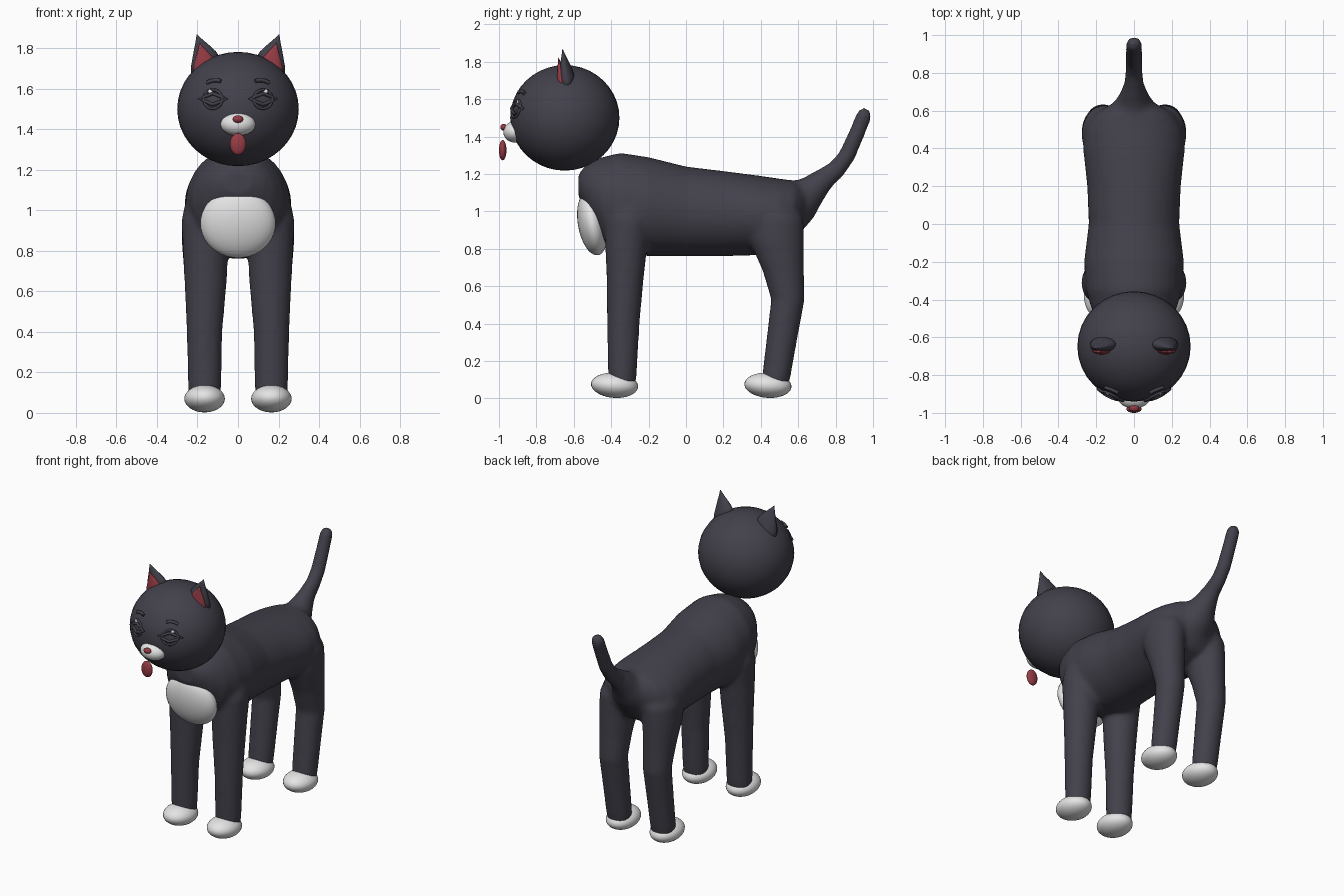
import bpy, bmesh, math
from mathutils import Vector, Matrix

if "Cube" in bpy.data.objects:
    bpy.data.objects.remove(bpy.data.objects["Cube"])


def material(name, rgb):
    m = bpy.data.materials.new(name)
    m.diffuse_color = (*rgb, 1)
    m.use_nodes = True
    m.node_tree.nodes["Principled BSDF"].inputs["Base Color"].default_value = m.diffuse_color
    return m


FUR = material("charcoal fur", (0.055, 0.053, 0.071))
WHITE = material("white fur", (0.78, 0.78, 0.78))
RED = material("soft red", (0.31, 0.045, 0.06))

HEAD_C = Vector((0, -0.648, 1.5))
HEAD_R = Vector((0.3, 0.292, 0.282))


def add_object(name, bm, mat):
    mesh = bpy.data.meshes.new(name)
    bmesh.ops.recalc_face_normals(bm, faces=bm.faces)
    for f in bm.faces:
        f.smooth = True
    bm.to_mesh(mesh)
    bm.free()
    mesh.materials.append(mat)
    ob = bpy.data.objects.new(name, mesh)
    bpy.context.collection.objects.link(ob)
    return ob


def ellipsoid(name, centre, radii, mat, tilt=0, roll=0):
    bm = bmesh.new()
    bmesh.ops.create_uvsphere(bm, u_segments=32, v_segments=20, radius=1)
    m = (Matrix.Translation(centre) @ Matrix.Rotation(tilt, 4, 'X')
         @ Matrix.Rotation(roll, 4, 'Y') @ Matrix.Diagonal((*radii, 1)))
    bmesh.ops.transform(bm, matrix=m, verts=bm.verts)
    return add_object(name, bm, mat)


def loft(bm, rings, tangent=None, n=24):
    """Rings are (x, y, z, side radius, other radius), capped at both ends."""
    pts = [Vector(r[:3]) for r in rings]
    loops = []
    for i, r in enumerate(rings):
        t = tangent or pts[min(i + 1, len(pts) - 1)] - pts[max(i - 1, 0)]
        t = Vector((0, t[1], t[2])).normalized()
        u, v = Vector((1, 0, 0)), Vector((1, 0, 0)).cross(t)
        loops.append([bm.verts.new(pts[i] + u * r[3] * math.cos(a) + v * r[4] * math.sin(a))
                      for a in (2 * math.pi * k / n for k in range(n))])
    for a, b in zip(loops, loops[1:]):
        for k in range(n):
            bm.faces.new((a[k], a[(k + 1) % n], b[(k + 1) % n], b[k]))
    bm.faces.new(loops[0][::-1])
    bm.faces.new(loops[-1])


# Body: torso, legs and tail fused into one smooth skin
bm = bmesh.new()
torso = [(-0.575, 1.14, 0.07, 0.06), (-0.55, 1.13, 0.13, 0.10), (-0.51, 1.10, 0.18, 0.165),
         (-0.45, 1.06, 0.225, 0.23), (-0.35, 1.045, 0.255, 0.268), (-0.2, 1.025, 0.265, 0.265),
         (0, 1.0, 0.24, 0.24), (0.2, 0.988, 0.248, 0.228), (0.4, 0.978, 0.27, 0.212),
         (0.5, 0.985, 0.26, 0.19), (0.58, 1.0, 0.215, 0.165), (0.625, 1.02, 0.14, 0.12),
         (0.655, 1.04, 0.07, 0.07)]
loft(bm, [(0, *r) for r in torso], tangent=(0, 1, 0), n=32)
front_leg = [(0.165, -0.342, 0.06, 0.078, 0.072), (0.165, -0.34, 0.15, 0.083, 0.078),
             (0.165, -0.335, 0.4, 0.088, 0.087), (0.16, -0.325, 0.65, 0.105, 0.1),
             (0.16, -0.32, 0.8, 0.112, 0.112), (0.16, -0.31, 0.95, 0.12, 0.125),
             (0.15, -0.3, 1.08, 0.1, 0.1)]
hind_leg = [(0.165, 0.475, 0.06, 0.075, 0.072), (0.165, 0.485, 0.13, 0.082, 0.077),
            (0.165, 0.51, 0.3, 0.085, 0.082), (0.165, 0.545, 0.53, 0.09, 0.09),
            (0.165, 0.52, 0.68, 0.1, 0.11), (0.163, 0.485, 0.84, 0.115, 0.145),
            (0.155, 0.47, 0.96, 0.122, 0.16), (0.14, 0.46, 1.06, 0.1, 0.11)]
for leg in (front_leg, hind_leg):
    for s in (1, -1):
        loft(bm, [(s * r[0], *r[1:]) for r in leg], tangent=(0, 0, 1))
tail = [(0, 0.55, 1.02, 0.16, 0.14), (0, 0.61, 1.06, 0.12, 0.12), (0, 0.67, 1.11, 0.08, 0.085),
        (0, 0.74, 1.175, 0.052, 0.06), (0, 0.81, 1.23, 0.045, 0.05), (0, 0.862, 1.3, 0.044, 0.046),
        (0, 0.91, 1.41, 0.043, 0.043), (0, 0.953, 1.515, 0.042, 0.042),
        (0, 0.962, 1.54, 0.03, 0.03), (0, 0.966, 1.552, 0.012, 0.012)]
loft(bm, tail)
body = add_object("body", bm, FUR)
remesh = body.modifiers.new("fuse", 'REMESH')
remesh.mode = 'VOXEL'
remesh.voxel_size = 0.014
remesh.use_smooth_shade = True
smooth = body.modifiers.new("relax", 'SMOOTH')
smooth.factor = 0.5
smooth.iterations = 10

# Paws
for s, side in ((1, "left"), (-1, "right")):
    ellipsoid("front_paw_" + side, (s * 0.165, -0.382, 0.07), (0.1, 0.126, 0.067), WHITE, math.radians(-4))
    ellipsoid("hind_paw_" + side, (s * 0.165, 0.438, 0.07), (0.1, 0.126, 0.067), WHITE, math.radians(-4))

# Chest bib
ellipsoid("chest_bib", (0, -0.5, 0.935), (0.186, 0.078, 0.172), WHITE, math.radians(10))

# Head, muzzle, nose, tongue
ellipsoid("head", HEAD_C, HEAD_R, FUR)
ellipsoid("muzzle", (0, -0.915, 1.425), (0.086, 0.062, 0.057), WHITE)
ellipsoid("nose", (0, -0.975, 1.45), (0.026, 0.018, 0.018), RED)
ellipsoid("tongue", (0, -0.98, 1.327), (0.04, 0.02, 0.054), RED)


# Ears: cones with a slanted oval base
def ear(name, s, base, tip, slant, depth, mat, n=24):
    bm = bmesh.new()
    base, tip, u = Vector(base), Vector(tip), Vector(slant)
    loops = []
    for t, w in ((-0.18, 0.7), (0, 1), (0.2, 0.88), (0.5, 0.56), (0.8, 0.22), (1, 0.02)):
        c = base.lerp(tip, t)
        ring = []
        for k in range(n):
            a = 2 * math.pi * k / n
            p = c + w * (u * math.cos(a) + Vector((0, depth, 0)) * math.sin(a))
            ring.append(bm.verts.new((s * p.x, p.y, p.z)))
        loops.append(ring)
    for a, b in zip(loops, loops[1:]):
        for k in range(n):
            bm.faces.new((a[k], a[(k + 1) % n], b[(k + 1) % n], b[k]))
    bm.faces.new(loops[0])
    bm.faces.new(loops[-1])
    return add_object(name, bm, mat)


def on_head(x, z, lift):
    k = 1 - (x / HEAD_R.x) ** 2 - ((z - HEAD_C.z) / HEAD_R.z) ** 2
    p = Vector((x, HEAD_C.y - HEAD_R.y * math.sqrt(max(k, 0)), z))
    return p + (p - HEAD_C).normalized() * lift


# Thin raised line lying on the face
def face_line(name, pts, width, cyclic):
    cu = bpy.data.curves.new(name, 'CURVE')
    cu.dimensions = '3D'
    cu.bevel_depth = width
    cu.bevel_resolution = 2
    cu.use_fill_caps = True
    sp = cu.splines.new('POLY')
    sp.points.add(len(pts) - 1)
    for p, (x, z) in zip(sp.points, pts):
        p.co = (*on_head(x, z, 0.004), 1)
    sp.use_cyclic_u = cyclic
    cu.materials.append(FUR)
    ob = bpy.data.objects.new(name, cu)
    bpy.context.collection.objects.link(ob)


for s, side in ((1, "left"), (-1, "right")):
    ear("ear_" + side, s, (0.163, -0.637, 1.715), (0.203, -0.66, 1.868), (0.07, 0, -0.045), 0.042, FUR)
    ear("inner_ear_" + side, s, (0.168, -0.664, 1.705), (0.19, -0.682, 1.825), (0.055, 0, -0.03), 0.026, RED)

    # Eyes: lens-shaped lids, round rim, glint and brow
    cx, cz = s * 0.122, 1.548
    diamond = [(-0.065, 0.002), (-0.03, 0.016), (0, 0.028), (0.03, 0.016),
               (0.065, 0.002), (0.03, -0.014), (0, -0.026), (-0.03, -0.014)]
    face_line("eyelid_" + side, [(cx + x, cz + z) for x, z in diamond], 0.009, True)
    rim = [(cx + 0.045 * math.cos(a), cz + 0.046 * math.sin(a))
           for a in (2 * math.pi * k / 20 for k in range(20))]
    face_line("eye_rim_" + side, rim, 0.007, True)
    ellipsoid("eye_glint_" + side, on_head(s * 0.134, 1.583, 0.004), (0.011, 0.008, 0.014), WHITE, 0,
              math.radians(25 * s))
    brow = [(s * (0.118 + 0.034 * t), 1.64 - 0.008 * t * t - 0.004 * t) for t in (-1, -0.5, 0, 0.5, 1)]
    face_line("brow_" + side, brow, 0.01, False)
